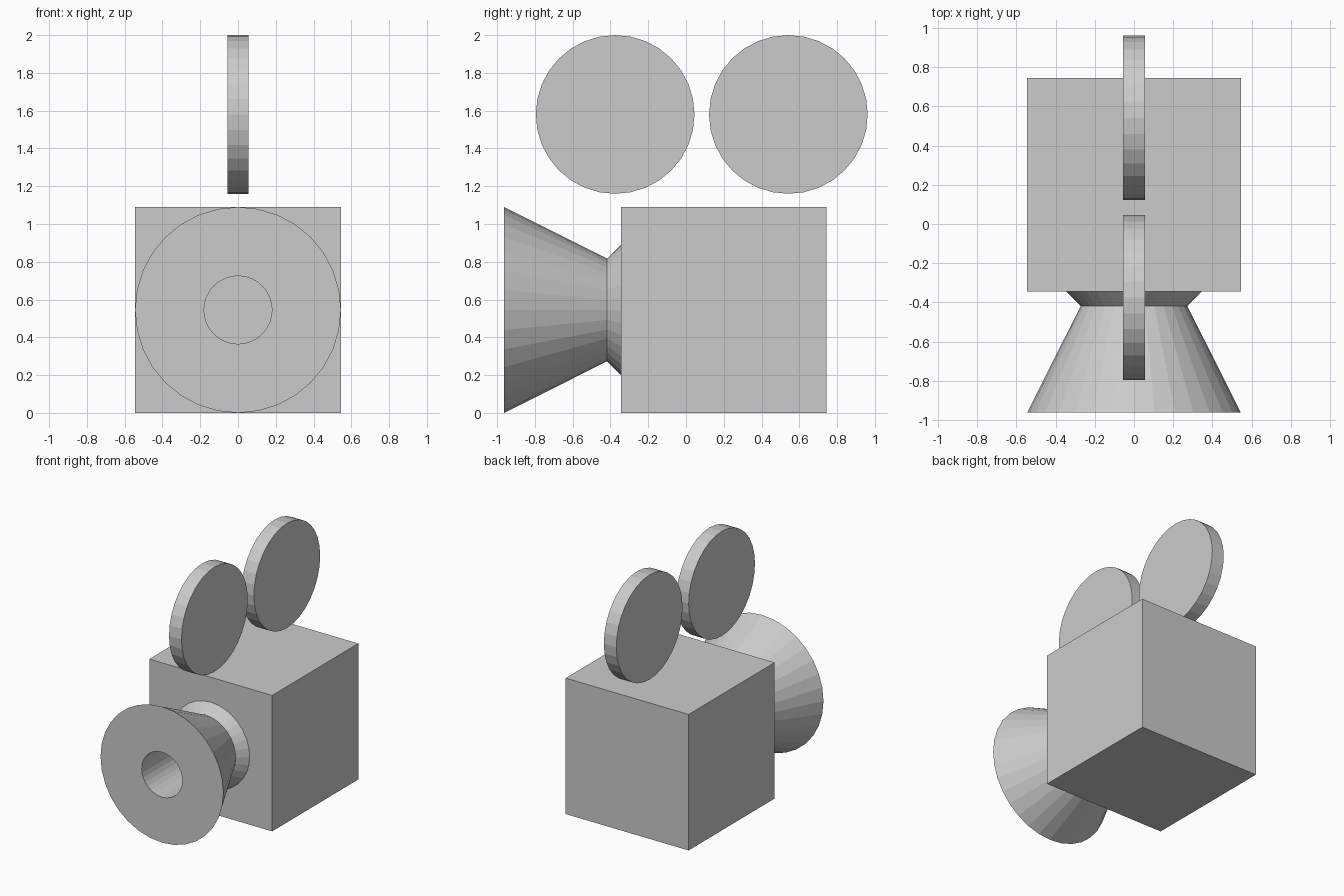
import bpy
import math

if "Cube" in bpy.data.objects:
    bpy.data.objects.remove(bpy.data.objects["Cube"])

SIDES = 32


def mesh_object(name, verts, faces):
    mesh = bpy.data.meshes.new(name)
    mesh.from_pydata(verts, [], faces)
    obj = bpy.data.objects.new(name, mesh)
    bpy.context.collection.objects.link(obj)
    return obj


def lathe_y(name, profile, center_z):
    """Revolve a closed (radius, y) profile around an axis along y."""
    n = len(profile)
    verts, faces = [], []
    for i in range(SIDES):
        a = 2 * math.pi * i / SIDES
        verts += [(r * math.sin(a), y, center_z + r * math.cos(a)) for r, y in profile]
    for i in range(SIDES):
        j = (i + 1) % SIDES
        for k in range(n):
            m = (k + 1) % n
            faces.append((i * n + k, i * n + m, j * n + m, j * n + k))
    return mesh_object(name, verts, faces)


# Camera body
bpy.ops.mesh.primitive_cube_add(size=1.09, location=(0, 0.2, 0.545))
bpy.context.object.name = "camera_body"

# Film reels, standing side by side above the body
for name, y in (("front_reel", -0.375), ("rear_reel", 0.542)):
    bpy.ops.mesh.primitive_cylinder_add(
        vertices=SIDES, radius=0.42, depth=0.11,
        location=(0, y, 1.58), rotation=(0, math.pi / 2, 0))
    bpy.context.object.name = name

# Lens hood with a flared base and a hole through its middle
lathe_y("lens_hood", [
    (0.18, -0.963), (0.18, -0.345), (0.345, -0.345),
    (0.272, -0.418), (0.545, -0.963)], 0.545)
